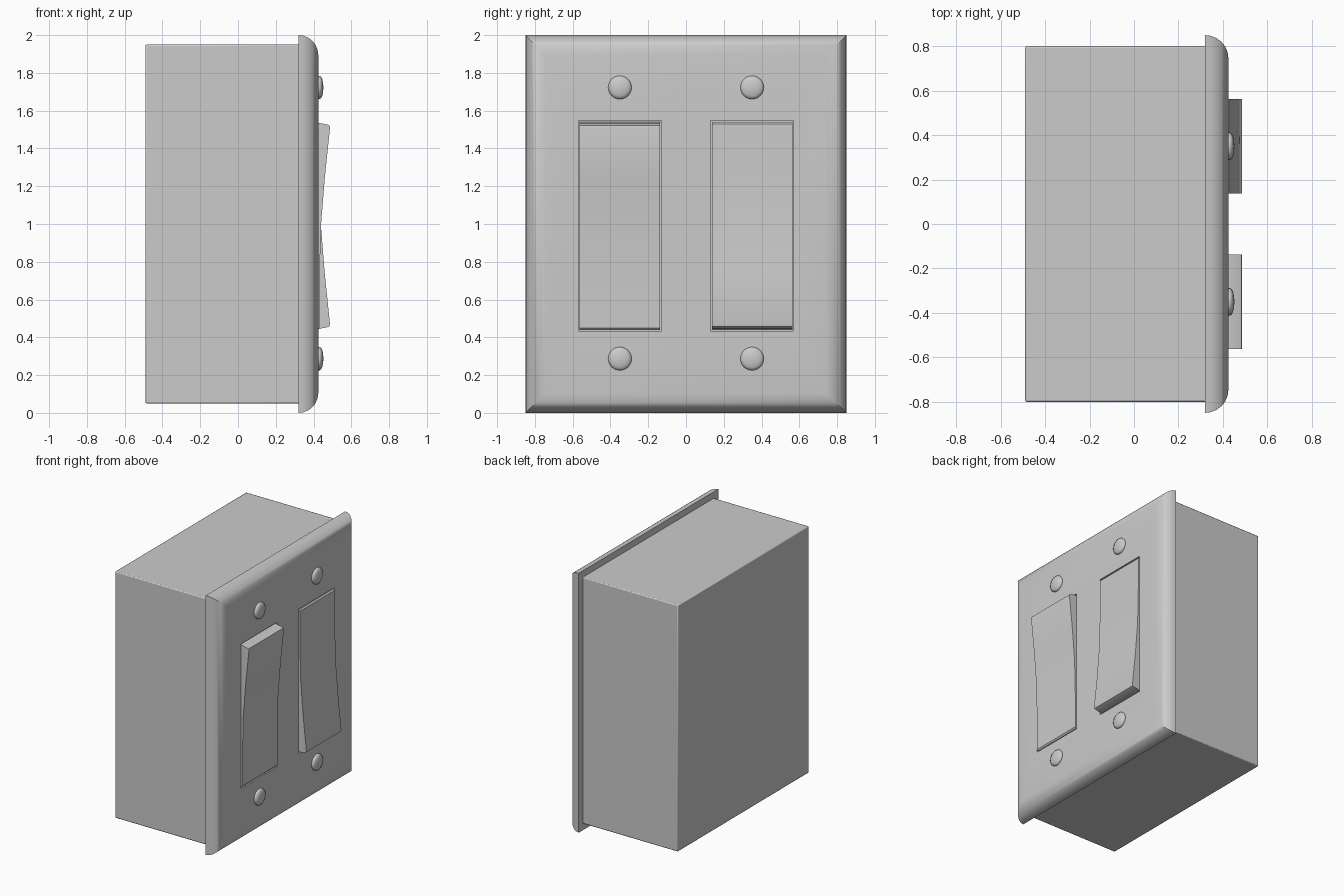
import bpy, bmesh, math

if "Cube" in bpy.data.objects:
    bpy.data.objects.remove(bpy.data.objects["Cube"])

BACK, FRONT = 0.32, 0.425      # wall plate depth range along x
GAP_Y, GAP_Z = 0.22, 0.557     # half size of a rocker opening


def finish(bm, name, smooth=None):
    bmesh.ops.recalc_face_normals(bm, faces=bm.faces[:])
    me = bpy.data.meshes.new(name)
    bm.to_mesh(me)
    bm.free()
    ob = bpy.data.objects.new(name, me)
    bpy.context.collection.objects.link(ob)
    bpy.ops.object.select_all(action='DESELECT')
    ob.select_set(True)
    bpy.context.view_layer.objects.active = ob
    if smooth:
        bpy.ops.object.shade_smooth_by_angle(angle=math.radians(smooth))
    return ob


def loft(rings, name, smooth=None):
    """Closed solid through a series of equally sized point rings."""
    bm = bmesh.new()
    vs = [[bm.verts.new(p) for p in ring] for ring in rings]
    n = len(vs[0])
    for a, b in zip(vs, vs[1:]):
        for i in range(n):
            j = (i + 1) % n
            bm.faces.new((a[i], a[j], b[j], b[i]))
    bm.faces.new(vs[0])
    bm.faces.new(vs[-1])
    return finish(bm, name, smooth)


def rect(x, hy, hz, cy=0, cz=1):
    return [(x, cy + sy * hy, cz + sz * hz)
            for sy, sz in ((-1, -1), (1, -1), (1, 1), (-1, 1))]


def bevel(ob, width, segments):
    m = ob.modifiers.new("soft_edges", 'BEVEL')
    m.width, m.segments = width, segments


# Wall box
box = loft([rect(-0.49, 0.8, 0.95), rect(BACK + 0.01, 0.8, 0.95)], "wall_box", 35)
bevel(box, 0.007, 2)

# Face plate with rounded, mitred rim
r = FRONT - BACK
rings = []
for i in range(7):
    a = math.radians(15 * i)
    inset = r * (1 - math.cos(a))
    rings.append(rect(BACK + r * math.sin(a), 0.85 - inset, 1 - inset))
plate = loft(rings, "face_plate")

# Rocker openings in the plate
for side in (-1, 1):
    cutter = loft([rect(0.37, GAP_Y, GAP_Z, side * 0.35, 0.99),
                   rect(0.5, GAP_Y, GAP_Z, side * 0.35, 0.99)], "opening_cutter")
    cutter.hide_render = True
    bpy.context.view_layer.objects.active = plate
    m = plate.modifiers.new("opening", 'BOOLEAN')
    m.operation, m.object, m.solver = 'DIFFERENCE', cutter, 'EXACT'
    bpy.ops.object.modifier_apply(modifier=m.name)
    bpy.data.objects.remove(cutter)
bpy.ops.object.select_all(action='DESELECT')
plate.select_set(True)
bpy.context.view_layer.objects.active = plate
bpy.ops.object.shade_smooth_by_angle(angle=math.radians(35))

# Rockers: left one tipped out at the top, right one tipped out at the bottom
profile = [(0.36, -0.55), (0.422, -0.55), (0.431, -0.54), (0.433, -0.25),
           (0.439, 0.0), (0.459, 0.25), (0.487, 0.52), (0.484, 0.532),
           (0.475, 0.536), (0.43, 0.545), (0.36, 0.55)]
for side, label in ((-1, "left"), (1, "right")):
    rocker = loft([[(x, side * 0.35 + e * 0.213, 0.99 - side * z) for x, z in profile]
                   for e in (-1, 1)], "rocker_" + label, 35)

# Domed screw heads
for sy, col in ((-1, "left"), (1, "right")):
    for z, row in ((0.287, "lower"), (1.723, "upper")):
        rings = []
        for rad, x in ((0.06, FRONT - 0.01), (0.062, 0.432), (0.057, 0.440),
                       (0.045, 0.446), (0.025, 0.450), (0.004, 0.452)):
            rings.append([(x, sy * 0.35 + rad * math.cos(t * math.pi / 12),
                           z + rad * math.sin(t * math.pi / 12)) for t in range(24)])
        loft(rings, f"screw_{row}_{col}", 50)
